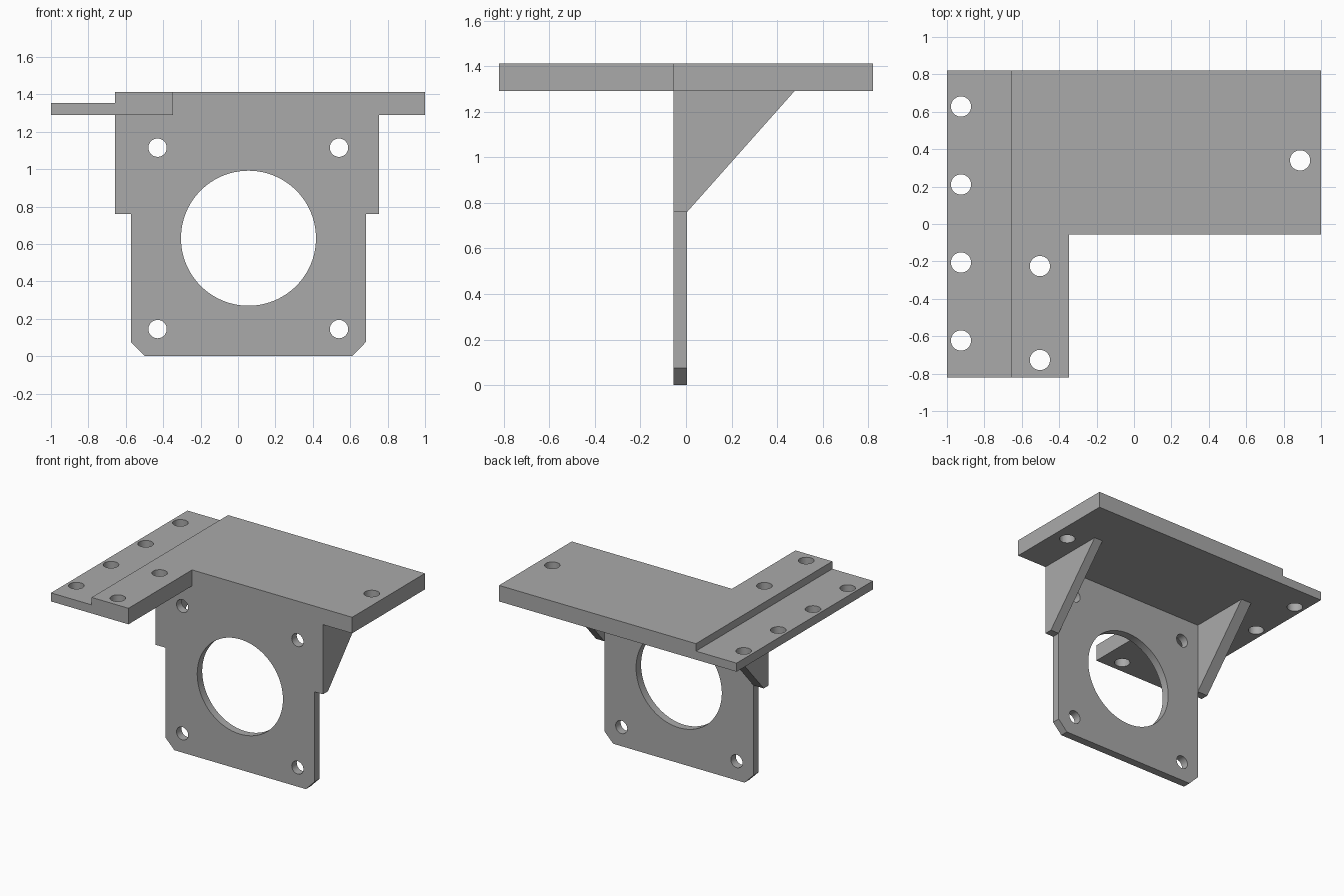
import bpy
import bmesh
from math import cos, sin, pi
from mathutils import Vector

if "Cube" in bpy.data.objects:
    bpy.data.objects.remove(bpy.data.objects["Cube"], do_unlink=True)

grey = bpy.data.materials.new("plain grey")
grey.use_nodes = True
grey.diffuse_color = (0.4, 0.4, 0.4, 1)
grey.node_tree.nodes["Principled BSDF"].inputs["Base Color"].default_value = (0.4, 0.4, 0.4, 1)

# Shared levels
FRONT, BACK = -0.055, 0.005
UNDER, STEP, TOP = 1.29, 1.355, 1.412
SHOULDER = 0.76
LEFT_EDGE, RIGHT_EDGE = 0.684, -0.572


def prism(bm, outline, axis, low, high):
    """Extrude a 2D outline along an axis (0 = x, 1 = y, 2 = z)."""
    def place(p):
        co = list(p)
        co.insert(axis, low)
        return co
    face = bm.faces.new([bm.verts.new(place(p)) for p in outline])
    made = bmesh.ops.extrude_face_region(bm, geom=[face])["geom"]
    move = Vector((0, 0, 0))
    move[axis] = high - low
    bmesh.ops.translate(bm, vec=move, verts=[g for g in made if isinstance(g, bmesh.types.BMVert)])


def circle(u, v, r, n=48):
    return [(u + r * cos(2 * pi * i / n), v + r * sin(2 * pi * i / n)) for i in range(n)]


def make(name, solids):
    """Build one object from a list of prisms."""
    bm = bmesh.new()
    for solid in solids:
        prism(bm, *solid)
    bmesh.ops.recalc_face_normals(bm, faces=bm.faces)
    mesh = bpy.data.meshes.new(name)
    bm.to_mesh(mesh)
    bm.free()
    mesh.materials.append(grey)
    obj = bpy.data.objects.new(name, mesh)
    bpy.context.collection.objects.link(obj)
    return obj


def cut(obj, solids):
    """Subtract prisms, then smooth the round walls."""
    cutter = make(obj.name + "_cutter", solids)
    cutter.hide_render = True
    mod = obj.modifiers.new("cut", "BOOLEAN")
    mod.operation = "DIFFERENCE"
    mod.solver = "EXACT"
    mod.object = cutter
    bpy.ops.object.select_all(action="DESELECT")
    bpy.context.view_layer.objects.active = obj
    obj.select_set(True)
    bpy.ops.object.modifier_apply(modifier=mod.name)
    bpy.data.objects.remove(cutter, do_unlink=True)
    bpy.ops.object.shade_smooth_by_angle()


# L-shaped top plate with a lowered side strip and screw holes
top_plate = make("top_plate", [(
    [(-1, -0.82), (-0.348, -0.82), (-0.348, FRONT), (1, FRONT), (1, 0.82), (-1, 0.82)],
    2, UNDER, TOP)])
screws = [(-0.925, 0.628 - 0.417 * i) for i in range(4)]
screws += [(-0.503, -0.225), (-0.503, -0.727), (0.888, 0.34)]
strip = [(-1.1, -0.9), (-0.658, -0.9), (-0.658, 0.9), (-1.1, 0.9)]
cut(top_plate, [(strip, 2, STEP, TOP + 0.1)])
cut(top_plate, [(circle(x, y, 0.054), 2, UNDER - 0.1, TOP + 0.1) for x, y in screws])

# Upright motor plate with chamfered lower corners
motor_plate = make("motor_plate", [(
    [(RIGHT_EDGE, 0.076), (-0.497, 0), (0.61, 0), (LEFT_EDGE, 0.076),
     (LEFT_EDGE, UNDER), (RIGHT_EDGE, UNDER)],
    1, FRONT, BACK)])
holes = [(0.056, 0.631, 0.361)]
holes += [(x, z, 0.049) for x in (-0.43, 0.54) for z in (0.145, 1.115)]
cut(motor_plate, [(circle(*h, n=96 if h[2] > 0.1 else 48), 1, FRONT - 0.1, BACK + 0.1)
                  for h in holes])

# Triangular side braces
brace = [(FRONT, SHOULDER), (BACK, SHOULDER), (0.476, UNDER), (FRONT, UNDER)]
make("left_brace", [(brace, 0, LEFT_EDGE, 0.754)])
make("right_brace", [(brace, 0, -0.658, RIGHT_EDGE)])
